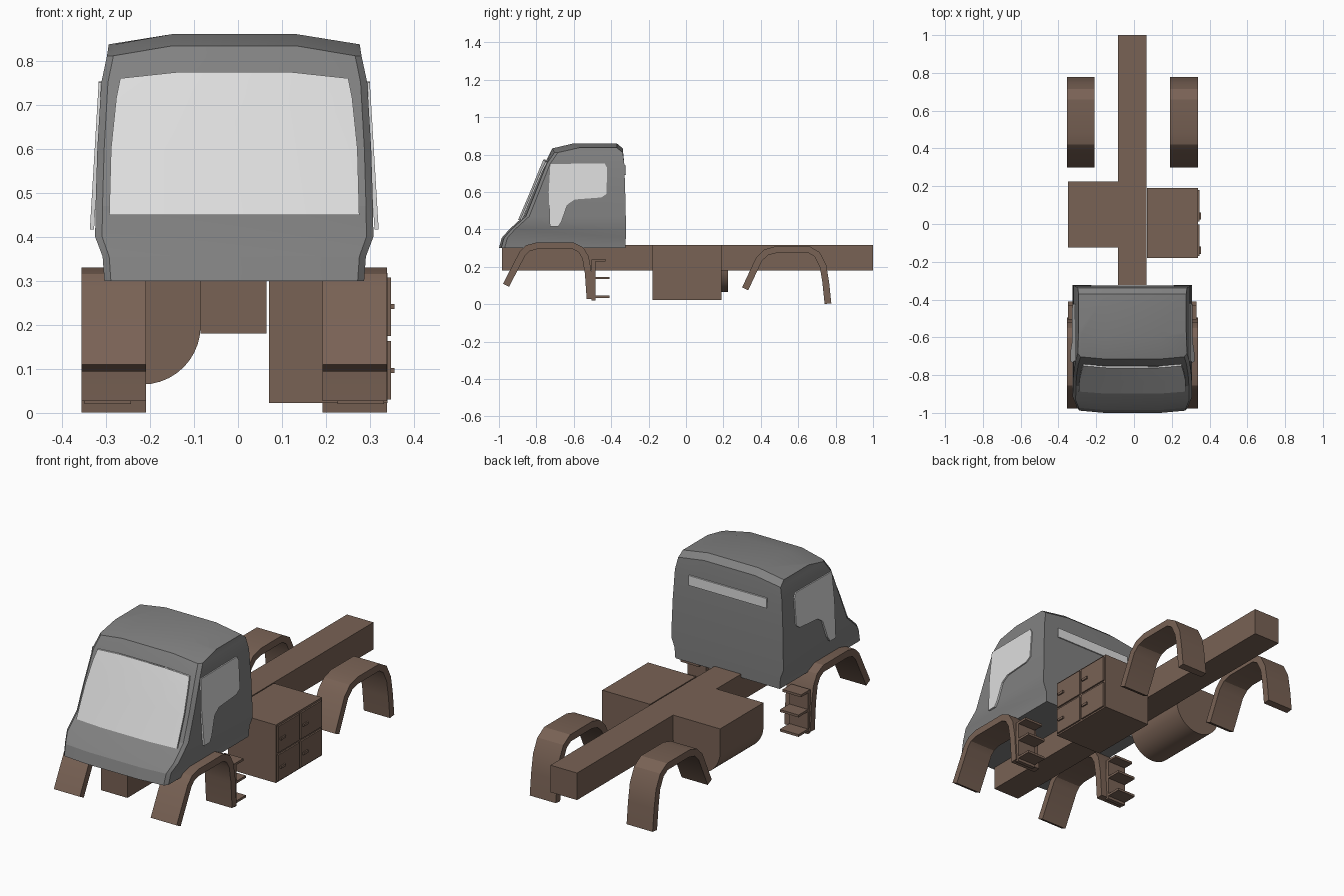
import bpy, bmesh, math
from mathutils import Vector

if "Cube" in bpy.data.objects:
    bpy.data.objects.remove(bpy.data.objects["Cube"], do_unlink=True)

MID = -0.0085  # centre line of cab and fenders


def material(name, rgb):
    m = bpy.data.materials.new(name)
    m.use_nodes = True
    m.diffuse_color = (*rgb, 1)
    bsdf = m.node_tree.nodes["Principled BSDF"]
    bsdf.inputs["Base Color"].default_value = (*rgb, 1)
    bsdf.inputs["Roughness"].default_value = 0.7
    return m


BROWN = material("chassis brown", (0.19, 0.122, 0.09))
GREY = material("cab grey", (0.22, 0.22, 0.22))
GLASS = material("pale glass", (0.72, 0.72, 0.72))


def finish(name, bm, mat, smooth=None):
    bmesh.ops.recalc_face_normals(bm, faces=bm.faces)
    mesh = bpy.data.meshes.new(name)
    bm.to_mesh(mesh)
    bm.free()
    mesh.materials.append(mat)
    ob = bpy.data.objects.new(name, mesh)
    bpy.context.scene.collection.objects.link(ob)
    if smooth:
        bpy.ops.object.select_all(action='DESELECT')
        ob.select_set(True)
        bpy.context.view_layer.objects.active = ob
        bpy.ops.object.shade_smooth_by_angle(angle=math.radians(smooth))
    return ob


def loft(name, rings, mat, caps=None, smooth=None):
    """Skin closed rings of points and cap both ends."""
    bm = bmesh.new()
    vs = [[bm.verts.new(p) for p in r] for r in rings]
    n = len(vs[0])
    for a, b in zip(vs, vs[1:]):
        for i in range(n):
            j = (i + 1) % n
            bm.faces.new((a[i], a[j], b[j], b[i]))
    for end in (vs[0], vs[-1]):
        for cap in caps or [range(n)]:
            bm.faces.new([end[i] for i in cap])
    return finish(name, bm, mat, smooth)


def box(name, x, y, z, mat=BROWN):
    rings = [[(x[0], v, w), (x[1], v, w), (x[1], v, z[1]), (x[0], v, z[1])]
             for v in y for w in z[:1]]
    return loft(name, rings, mat)


def sided(s, a, b):
    return sorted((MID + s * a, MID + s * b))


# Chassis beam
box("chassis_beam", (-0.085, 0.065), (-0.985, 1.0), (0.18, 0.318))

# Cab: stacked rings of (height, edge drop, front y, rear y, half width)
CAB = [(0.30, 0, -1.0, -0.323, 0.295), (0.355, 0, -0.985, -0.322, 0.299),
       (0.40, 0, -0.945, -0.322, 0.316), (0.47, 0, -0.868, -0.322, 0.315),
       (0.60, 0, -0.816, -0.325, 0.311), (0.75, 0, -0.757, -0.33, 0.302),
       (0.833, 0.022, -0.715, -0.338, 0.289), (0.86, 0.023, -0.60, -0.37, 0.285)]


def cab_ring(z, drop, front, rear, h):
    half = [(0.5 * h, rear, z), (h, rear, z - drop), (h, front + 0.03, z - drop),
            (0.95 * h, front + 0.012, z - drop), (0.5 * h, front, z)]
    return ([(MID + x, y, w) for x, y, w in half]
            + [(MID - x, y, w) for x, y, w in reversed(half)])


loft("cab", [cab_ring(*row) for row in CAB], GREY, smooth=22,
     caps=[(0, 1, 2, 3, 4), (0, 4, 5, 9), (5, 6, 7, 8, 9)])

# Windscreen: a gently bowed plate; rows of (height, edge drop, y, half width)
ROWS = [(0.45, 0, -0.898, 0.284), (0.60, 0, -0.834, 0.28),
        (0.72, 0.005, -0.785, 0.268), (0.774, 0.014, -0.762, 0.259)]
rings = []
for z, drop, y, h in ROWS:
    face = [(-h, 0.011, drop), (-h / 2, 0, 0), (h / 2, 0, 0), (h, 0.011, drop)]
    outer = [(MID + x, y + dy, z - dz) for x, dy, dz in face]
    rings.append(outer + [(x, v + 0.009, w) for x, v, w in reversed(outer)])
loft("windscreen", rings, GLASS, smooth=22)

# Side windows with the low front corner
PANE = [(-0.725, 0.75), (-0.435, 0.753), (-0.422, 0.73), (-0.425, 0.59),
        (-0.452, 0.571), (-0.595, 0.56), (-0.633, 0.534), (-0.665, 0.443),
        (-0.682, 0.416), (-0.728, 0.416), (-0.734, 0.60)]
for s, side in ((1, "left"), (-1, "right")):
    ring = [(0.328 - (z - 0.416) * 0.06, y, z) for y, z in PANE]
    loft(side + "_window", [[(MID + s * (x - t), y, z) for x, y, z in ring]
                            for t in (0, 0.0095)], GLASS)

# Rear slit window
box("rear_window", (MID - 0.22, MID + 0.22), (-0.332, -0.322), (0.692, 0.742), GLASS)


# Fenders: a bent strip of constant thickness following an arch
def fender(name, path, x, t=0.036):
    pts = [Vector(p) for p in path]
    rings = []
    for i, p in enumerate(pts):
        d = (pts[min(i + 1, len(pts) - 1)] - pts[max(i - 1, 0)]).normalized()
        q = p + Vector((d.y, -d.x)) * t
        rings.append([(x[0], *p), (x[1], *p), (x[1], *q), (x[0], *q)])
    loft(name, rings, BROWN, smooth=25)


FRONT = [(-0.978, 0.11), (-0.89, 0.28), (-0.855, 0.315), (-0.80, 0.33), (-0.60, 0.33),
         (-0.55, 0.305), (-0.52, 0.255), (-0.505, 0.17), (-0.495, 0.03)]
REAR = [(0.30, 0.09), (0.375, 0.25), (0.42, 0.293), (0.48, 0.31), (0.66, 0.31),
        (0.715, 0.278), (0.75, 0.21), (0.765, 0.12), (0.777, 0.005)]
for s, side in ((1, "left"), (-1, "right")):
    fender(side + "_front_fender", FRONT, sided(s, 0.20, 0.347))
    fender(side + "_rear_fender", REAR, sided(s, 0.20, 0.347))

    # Boarding steps behind the front fender
    w = sided(s, 0.235, 0.34)
    box(side + "_step_plate", w, (-0.505, -0.485), (0.02, 0.24))
    for i, (z, back) in enumerate(((0.04, -0.41), (0.14, -0.41), (0.235, -0.43))):
        box(f"{side}_step_{i + 1}", w, (-0.50, back), (z - 0.006, z + 0.006))

# Storage box with four doors and handles
box("storage_box", (0.07, 0.34), (-0.18, 0.19), (0.022, 0.318))
for i, y in enumerate(((-0.17, -0.002), (0.012, 0.18))):
    for j, z in enumerate(((0.03, 0.163), (0.175, 0.308))):
        tag = f"{i + 1}_{j + 1}"
        box("storage_door_" + tag, (0.339, 0.348), y, z)
        mid = (z[0] + z[1]) / 2
        box("door_handle_" + tag, (0.347, 0.355), (y[0] + 0.012, y[0] + 0.05),
            (mid - 0.006, mid + 0.006))

# Tank: flat top and half-round belly
R = 0.1325
section = [(-0.35, 0.318), (-0.085, 0.318)]
section += [(-0.2175 + R * math.cos(a), 0.197 - R * math.sin(a))
            for a in (math.pi * k / 20 for k in range(21))]
loft("tank", [[(x, y, z) for x, z in section] for y in (-0.125, 0.225)], BROWN, smooth=30)
